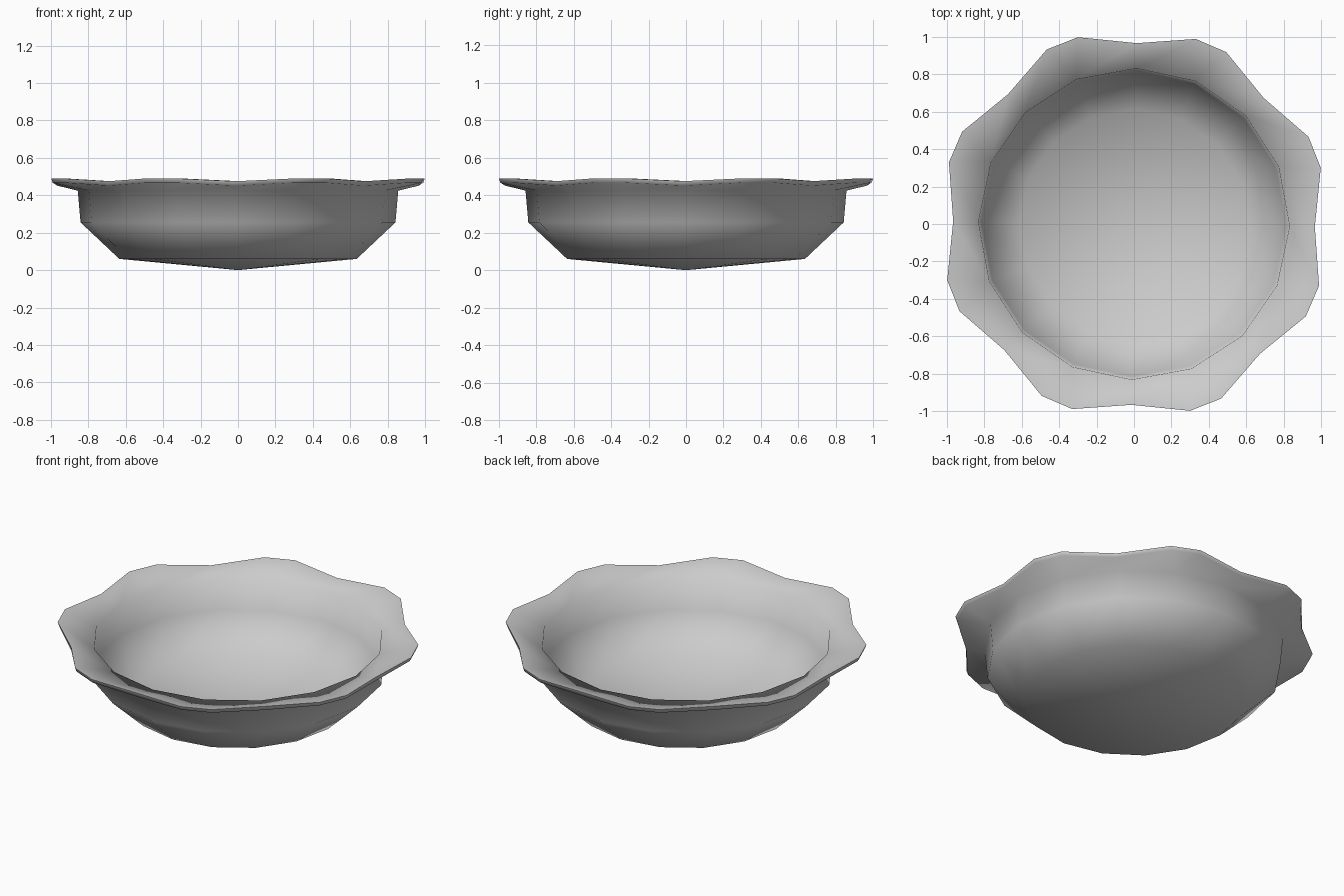
import bpy, bmesh
from math import sin, cos, radians

if "Cube" in bpy.data.objects:
    bpy.data.objects.remove(bpy.data.objects["Cube"])

clay = bpy.data.materials.new("light_grey")
clay.use_nodes = True
color = (0.6, 0.6, 0.6, 1)
clay.diffuse_color = color
clay.node_tree.nodes["Principled BSDF"].inputs["Base Color"].default_value = color

LOBES = 8
TWIST = -0.85      # slight clockwise turn of the whole dish, degrees

# Wall profile from outside bottom, over the rim, to inside bottom:
# (radius at lobe, radius at valley, z at lobe, z at valley, lobe half width)
profile = [
    (0.635, 0.635, 0.065, 0.065, 0),
    (0.842, 0.842, 0.26, 0.26, 0),
    (0.857, 0.857, 0.43, 0.43, 0),
    (1.035, 0.965, 0.472, 0.456, 4.9),
    (1.043, 0.967, 0.495, 0.48, 4.9),
    (0.832, 0.832, 0.455, 0.455, 0),
    (0.815, 0.815, 0.27, 0.27, 0),
    (0.615, 0.615, 0.09, 0.09, 0),
]

bm = bmesh.new()


def ring(r_lobe, r_valley, z_lobe, z_valley, half):
    """One valley point and two crest points for every lobe."""
    verts = []
    for i in range(LOBES):
        start = i * 360 / LOBES + TWIST
        mid = start + 180 / LOBES
        for a, r, z in ((start, r_valley, z_valley),
                        (mid - half, r_lobe, z_lobe),
                        (mid + half, r_lobe, z_lobe)):
            a = radians(a)
            verts.append(bm.verts.new((r * cos(a), r * sin(a), z)))
    return verts


rings = [ring(*p) for p in profile]
count = len(rings[0])
for low, high in zip(rings, rings[1:]):
    for i in range(count):
        j = (i + 1) % count
        bm.faces.new((low[i], low[j], high[j], high[i]))

# Shallow cones close the underside and the inner floor
for edge, z in ((rings[0], 0.005), (rings[-1], 0.03)):
    tip = bm.verts.new((0, 0, z))
    for i in range(count):
        bm.faces.new((edge[i], edge[(i + 1) % count], tip))

# Crest pairs merge into single corners on the bowl walls
bmesh.ops.remove_doubles(bm, verts=bm.verts, dist=0.0005)
bmesh.ops.recalc_face_normals(bm, faces=bm.faces)
bmesh.ops.translate(bm, verts=bm.verts, vec=(0, 0, -0.005))

mesh = bpy.data.meshes.new("scalloped_bowl")
bm.to_mesh(mesh)
bm.free()
mesh.materials.append(clay)
bowl = bpy.data.objects.new("scalloped_bowl", mesh)
bpy.context.collection.objects.link(bowl)
bpy.context.view_layer.objects.active = bowl
bowl.select_set(True)
bpy.ops.object.shade_smooth_by_angle(angle=radians(85))
